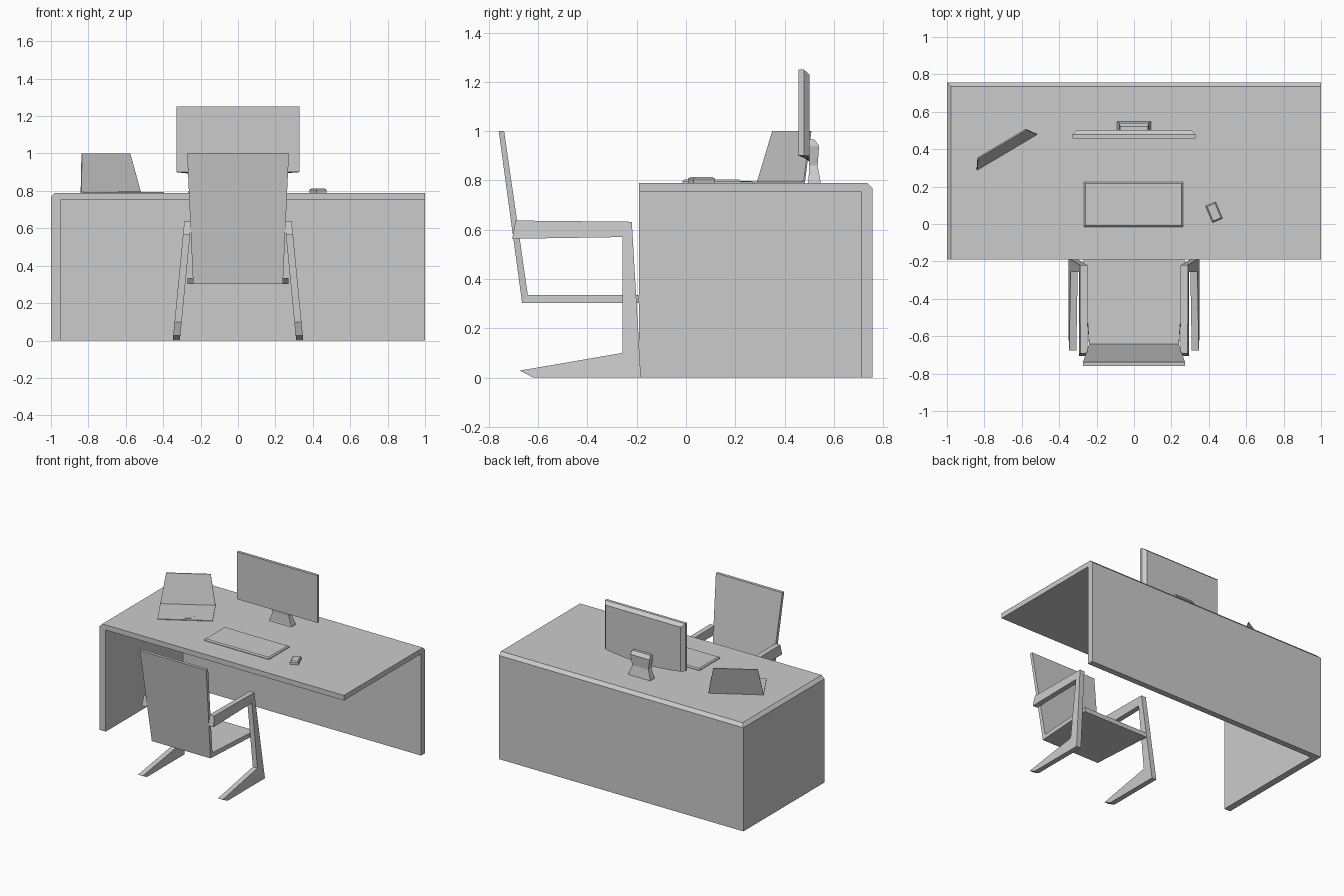
import bpy, bmesh, math
from mathutils import Matrix

if "Cube" in bpy.data.objects:
    bpy.data.objects.remove(bpy.data.objects["Cube"])


def loft(name, rings, place=None):
    """Skin a list of equal-length point rings and cap both ends."""
    bm = bmesh.new()
    vs = [[bm.verts.new(p) for p in r] for r in rings]
    n = len(rings[0])
    for a, b in zip(vs, vs[1:]):
        for i in range(n):
            j = (i + 1) % n
            bm.faces.new((a[i], a[j], b[j], b[i]))
    bm.faces.new(vs[0][::-1])
    bm.faces.new(vs[-1])
    bmesh.ops.recalc_face_normals(bm, faces=bm.faces)
    me = bpy.data.meshes.new(name)
    bm.to_mesh(me)
    bm.free()
    ob = bpy.data.objects.new(name, me)
    bpy.context.collection.objects.link(ob)
    if place:
        ob.matrix_world = place
    return ob


def rect(x0, x1, y0, y1, z):
    return [(x0, y0, z), (x1, y0, z), (x1, y1, z), (x0, y1, z)]


def box(name, x0, x1, y0, y1, z0, z1, c=0.0, place=None):
    """Box with an optional chamfer c around its top."""
    rings = [rect(x0, x1, y0, y1, z0)]
    if c:
        rings.append(rect(x0, x1, y0, y1, z1 - c))
    rings.append(rect(x0 + c, x1 - c, y0 + c, y1 - c, z1))
    return loft(name, rings, place)


def at(x, y, z, deg):
    return Matrix.Translation((x, y, z)) @ Matrix.Rotation(math.radians(deg), 4, 'Z')


# Desk: chamfered block hollowed out, open at the front and right
desk = loft("desk", [rect(-1, 1, -.19, .757, 0),
                     rect(-1, 1, -.19, .757, .767),
                     rect(-.978, 1, -.19, .735, .79)])
cutter = box("desk_cutter", -.95, 1.2, -.4, .712, -.2, .752)
cutter.hide_render = True
mod = desk.modifiers.new("hollow", 'BOOLEAN')
mod.operation, mod.solver, mod.object = 'DIFFERENCE', 'EXACT', cutter
bpy.context.view_layer.objects.active = desk
bpy.ops.object.modifier_apply(modifier=mod.name)
bpy.data.objects.remove(cutter)


# Chair shell: backrest and seat as one folded board
def board(w, ya, za, yb, zb):
    return [(-w, ya, za), (w, ya, za), (w, yb, zb), (-w, yb, zb)]


loft("chair_seat_and_back", [board(.272, -.76, 1, -.738, 1),
                             board(.24, -.665, .302, -.642, .335),
                             board(.27, -.19, .302, -.19, .335)])

# Chair side frames: foot, upright and armrest, leaning inwards
frame = [(-.62, 0), (-.183, 0), (-.22, .632), (-.692, .637), (-.705, .563),
         (-.257, .57), (-.257, .10), (-.675, .028)]
for side, s in (("left", -1), ("right", 1)):
    loft("chair_frame_" + side,
         [[(s * (x - .097 * z), y, z) for y, z in frame] for x in (.311, .349)])


# Monitor: flat screen and a chamfered back with a bowed bottom edge
def panel(w, top, low, sag, y, n=8):
    arc = [(w * t, y, low - sag * (1 - t * t)) for t in (-1 + 2 * i / n for i in range(n + 1))]
    return arc + [(w, y, top), (-w, y, top)]


loft("monitor", [panel(.33, 1.25, .90, 0, .457),
                 panel(.33, 1.25, .90, .008, .478),
                 panel(.308, 1.228, .90, .025, .502)])

# Monitor stand with flared base
loft("monitor_stand", [rect(-w, w, y0, y1, z) for z, w, y0, y1 in (
    (.79, .09, .495, .547), (.80, .088, .497, .545), (.86, .066, .50, .534),
    (.94, .08, .495, .54), (.965, .074, .49, .522))])

# Keyboard and mouse
box("keyboard", -.268, .263, -.015, .225, .79, .803, .008)
box("mouse", -.029, .029, -.048, .048, 0, .023, .007, at(.428, .063, .79, 23))

# Laptop: thin base, touchpad and tapered leaning lid
spot = at(-.68, .385, .79, 30.7)
box("laptop_base", -.186, .186, -.245, 0, 0, .005, 0, spot)
box("laptop_touchpad", -.057, .057, -.222, -.172, .004, .0065, 0, spot)
loft("laptop_lid", [rect(-.186, .186, -.004, .003, 0),
                    rect(-.15, .15, .048, .055, .21)], spot)
